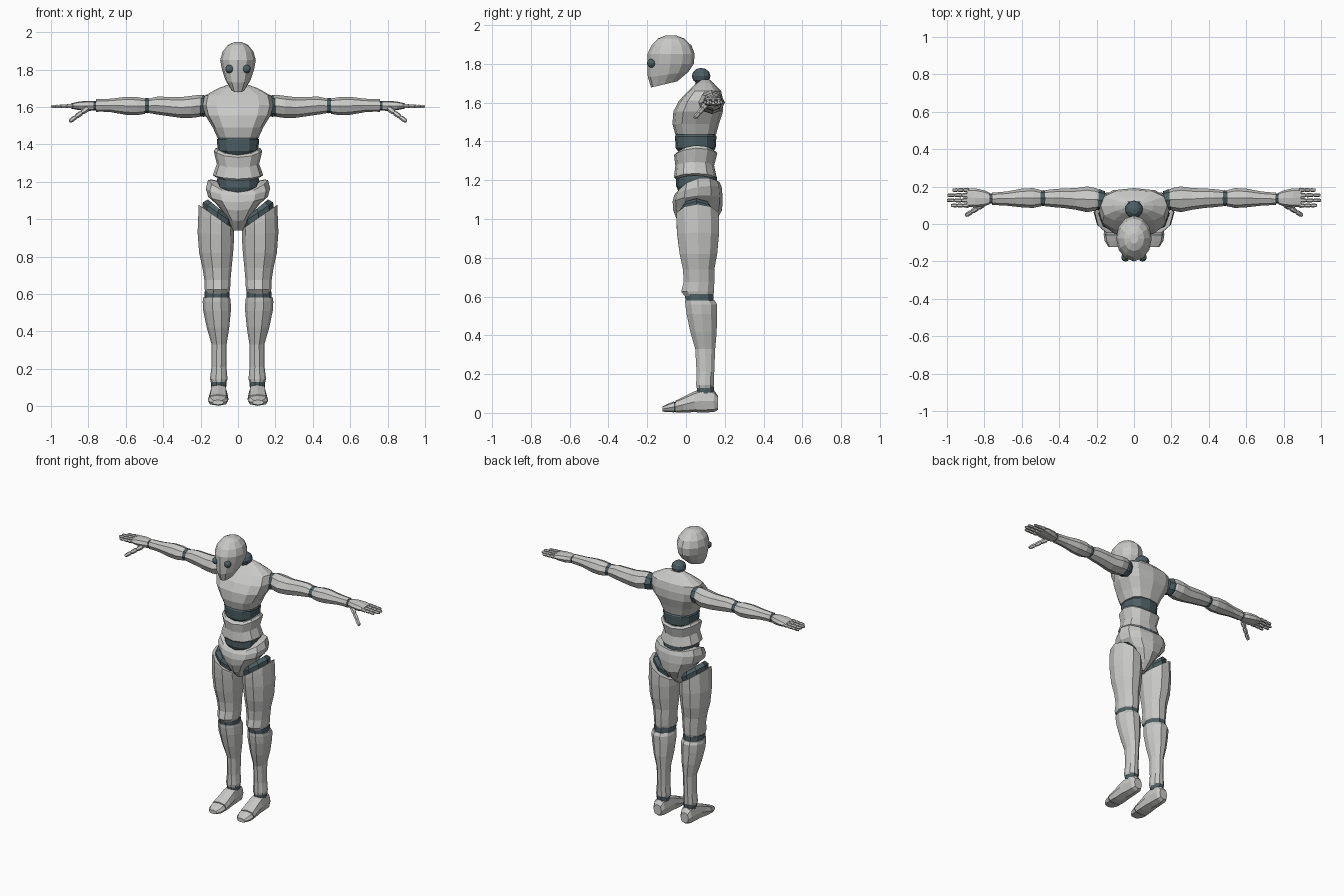
import bpy, bmesh, math
from mathutils import Vector


def material(name, rgb):
    m = bpy.data.materials.new(name)
    m.diffuse_color = (*rgb, 1)
    return m


SHELL = material("pale_grey_shell", (0.58, 0.58, 0.57))
JOINT = material("dark_slate_joint", (0.075, 0.115, 0.13))


def finish(name, bm, mat, mirror):
    bmesh.ops.recalc_face_normals(bm, faces=bm.faces[:])
    me = bpy.data.meshes.new(name)
    bm.to_mesh(me)
    bm.free()
    me.materials.append(mat)
    ob = bpy.data.objects.new(name, me)
    bpy.context.collection.objects.link(ob)
    if mirror:
        ob.modifiers.new("mirror", 'MIRROR')
    return ob


def loft(name, rings, mat=SHELL, n=8, axis='z', mirror=False, power=1.0):
    """Ring: along, centre u, centre v, radius u, radius v, [tilt u, tilt v, side lift]."""
    bm = bmesh.new()
    place = {'z': lambda u, v, w: (u, v, w),
             'y': lambda u, v, w: (u, w, v),
             'x': lambda u, v, w: (w, u, v)}[axis]
    loops = []
    for ring in rings:
        w, cu, cv, ru, rv, tu, tv, lift = (tuple(ring) + (0, 0, 0))[:8]
        loop = []
        for i in range(n):
            a = math.tau * i / n
            c, s = math.cos(a), math.sin(a)
            u = cu + ru * math.copysign(abs(c) ** power, c)
            v = cv + rv * math.copysign(abs(s) ** power, s)
            loop.append(bm.verts.new(place(u, v, w + tu * c + tv * s + lift * c * c)))
        loops.append(loop)
    for a, b in zip(loops, loops[1:]):
        for i in range(n):
            j = (i + 1) % n
            bm.faces.new((a[i], a[j], b[j], b[i]))
    for loop in (loops[0], loops[-1]):
        centre = bm.verts.new(sum((v.co for v in loop), Vector()) / n)
        for i in range(n):
            bm.faces.new((loop[i], loop[(i + 1) % n], centre))
    return finish(name, bm, mat, mirror)


def ball(name, centre, radii, mat=JOINT, mirror=False):
    bm = bmesh.new()
    bmesh.ops.create_uvsphere(bm, u_segments=10, v_segments=6, radius=1)
    for v in bm.verts:
        v.co = Vector(c + r * k for c, r, k in zip(centre, radii, v.co))
    return finish(name, bm, mat, mirror)


def digit(name, start, end, r, parts):
    """Finger made of short tapered segments with pinched knuckles."""
    a, b = Vector(start), Vector(end)
    rot = (b - a).to_track_quat('Z', 'Y')
    length = (b - a).length
    bm = bmesh.new()
    loops = []
    for p in range(parts):
        for t, k in ((0.0, 0.7), (0.15, 1.0), (0.8, 0.92), (1.0, 0.65)):
            z = length * (p + t * 0.98) / parts
            k *= r * (1 - 0.1 * p)
            loops.append([bm.verts.new(a + rot @ Vector((
                k * math.cos(math.tau * i / 6), k * math.sin(math.tau * i / 6), z)))
                for i in range(6)])
    for p, q in zip(loops, loops[1:]):
        for i in range(6):
            j = (i + 1) % 6
            bm.faces.new((p[i], p[j], q[j], q[i]))
    bm.faces.new(loops[0])
    bm.faces.new(loops[-1])
    return finish(name, bm, SHELL, True)


# Head, eyes and neck
loft("head", [(1.694, 0, -.112, .038, .068, 0, .016), (1.745, 0, -.092, .068, .105, 0, .014),
              (1.80, 0, -.080, .086, .120), (1.85, 0, -.077, .095, .122),
              (1.895, 0, -.075, .083, .103), (1.93, 0, -.077, .055, .068),
              (1.946, 0, -.078, .022, .028)], n=12)
ball("eye", (.046, -.178, 1.803), (.023, .023, .023), mirror=True)
ball("neck_ball", (0, .078, 1.737), (.048, .048, .042))
loft("neck_base", [(1.68, 0, .09, .05, .045), (1.715, 0, .085, .035, .035)], JOINT)

# Torso shells and flexible waist sections
loft("chest", [(1.435, 0, .050, .110, .105), (1.49, 0, .050, .135, .120),
               (1.555, 0, .063, .175, .128), (1.61, 0, .078, .190, .114),
               (1.66, 0, .096, .178, .085), (1.70, 0, .098, .105, .045),
               (1.718, 0, .10, .055, .022)], n=12, power=.75)
loft("upper_waist", [(1.335, 0, .05, .075, .080), (1.365, 0, .05, .108, .103),
                     (1.425, 0, .05, .113, .107), (1.445, 0, .05, .100, .095)],
     JOINT, n=12, power=.85)
loft("belly_shell", [(1.205, 0, .048, .120, .100, 0, 0, .02),
                     (1.215, 0, .048, .135, .110, 0, 0, .02),
                     (1.275, 0, .045, .113, .100, 0, 0, .02),
                     (1.335, 0, .050, .130, .112, 0, .005, .03),
                     (1.345, 0, .050, .120, .100, 0, .005, .035)], n=12, power=.85)
loft("lower_waist", [(1.135, 0, .05, .085, .085), (1.17, 0, .053, .110, .105),
                     (1.215, 0, .053, .112, .106), (1.245, 0, .053, .095, .09)],
     JOINT, n=12, power=.85)
loft("pelvis", [(.940, 0, .050, .028, .050), (.990, 0, .055, .062, .100, 0, 0, .02),
                (1.045, 0, .060, .115, .126, 0, 0, .035),
                (1.10, 0, .060, .160, .129, 0, .01, .02),
                (1.145, 0, .062, .172, .122, 0, .02, .02),
                (1.165, 0, .063, .160, .110, 0, .025, .045)], n=12, power=.9)

# Legs
loft("hip_joint", [(.97, .115, .055, .078, .085, .05), (1.035, .108, .055, .080, .095, .055),
                   (1.055, .10, .055, .06, .08, .05)], JOINT, mirror=True)
loft("thigh", [(.598, .112, .067, .060, .074), (.625, .110, .060, .068, .089),
               (.675, .110, .067, .070, .083), (.74, .112, .065, .078, .085),
               (.82, .117, .064, .091, .102), (.92, .118, .062, .098, .113, .01),
               (.985, .117, .060, .095, .115, .045), (1.012, .116, .060, .094, .114, .065)],
     n=10, mirror=True)
loft("knee_joint", [(.56, .112, .070, .058, .070), (.578, .112, .070, .067, .077),
                    (.612, .112, .068, .066, .077)], JOINT, n=10, mirror=True)
loft("shin", [(.128, .103, .098, .042, .046), (.145, .103, .098, .047, .048),
              (.21, .102, .100, .040, .048), (.33, .101, .099, .040, .054),
              (.42, .107, .090, .060, .072), (.51, .112, .081, .074, .082),
              (.56, .114, .078, .075, .086), (.580, .114, .072, .072, .080)],
     n=10, mirror=True)
loft("ankle_joint", [(.10, .103, .10, .040, .046), (.135, .103, .10, .041, .047)],
     JOINT, n=10, mirror=True)

# Feet run from heel to toe along y
loft("foot", [(.165, .104, .052, .030, .036), (.145, .104, .060, .043, .056),
              (.08, .104, .062, .047, .060), (.045, .104, .058, .050, .054),
              (-.01, .105, .043, .053, .041), (-.055, .107, .033, .055, .030)],
     axis='y', mirror=True, power=.75)
loft("toe_joint", [(-.05, .107, .031, .052, .026), (-.066, .107, .030, .052, .025)],
     JOINT, axis='y', mirror=True, power=.75)
loft("toe_cap", [(-.062, .107, .031, .055, .028), (-.09, .107, .026, .050, .022),
                 (-.122, .107, .020, .030, .013)], axis='y', mirror=True, power=.75)

# Arms run outward along x; ring radii are depth then height
loft("shoulder_joint", [(.155, .125, 1.605, .050, .052), (.185, .128, 1.605, .058, .058),
                        (.205, .130, 1.605, .052, .055)], JOINT, axis='x', mirror=True)
loft("upper_arm", [(.190, .132, 1.612, .052, .050), (.205, .132, 1.606, .060, .059),
                   (.25, .132, 1.600, .069, .059), (.31, .134, 1.597, .058, .055),
                   (.38, .138, 1.603, .052, .051), (.43, .138, 1.607, .048, .048),
                   (.475, .138, 1.606, .043, .039)], axis='x', mirror=True)
loft("elbow_joint", [(.465, .138, 1.607, .036, .036), (.485, .138, 1.607, .043, .041),
                     (.505, .138, 1.607, .038, .038)], JOINT, axis='x', mirror=True)
loft("forearm", [(.497, .138, 1.604, .043, .041), (.54, .139, 1.604, .053, .048),
                 (.60, .139, 1.606, .050, .048), (.68, .136, 1.608, .038, .036),
                 (.735, .135, 1.608, .034, .033), (.76, .135, 1.607, .033, .034)],
     axis='x', mirror=True)
loft("wrist_joint", [(.75, .135, 1.607, .027, .027), (.785, .136, 1.606, .026, .023)],
     JOINT, axis='x', mirror=True)

# Hands
loft("palm", [(.772, .136, 1.606, .031, .026), (.80, .138, 1.606, .042, .027),
              (.85, .140, 1.606, .051, .023), (.892, .141, 1.605, .050, .014)],
     axis='x', mirror=True, power=.75)
for i, tip in enumerate((.978, 1.0, .998, .972)):
    y = .099 + .0275 * i
    digit(f"finger_{i + 1}", (.882, y, 1.606), (tip, y, 1.602), .0125, 3)
digit("thumb", (.805, .105, 1.592), (.90, .045, 1.522), .016, 3)
